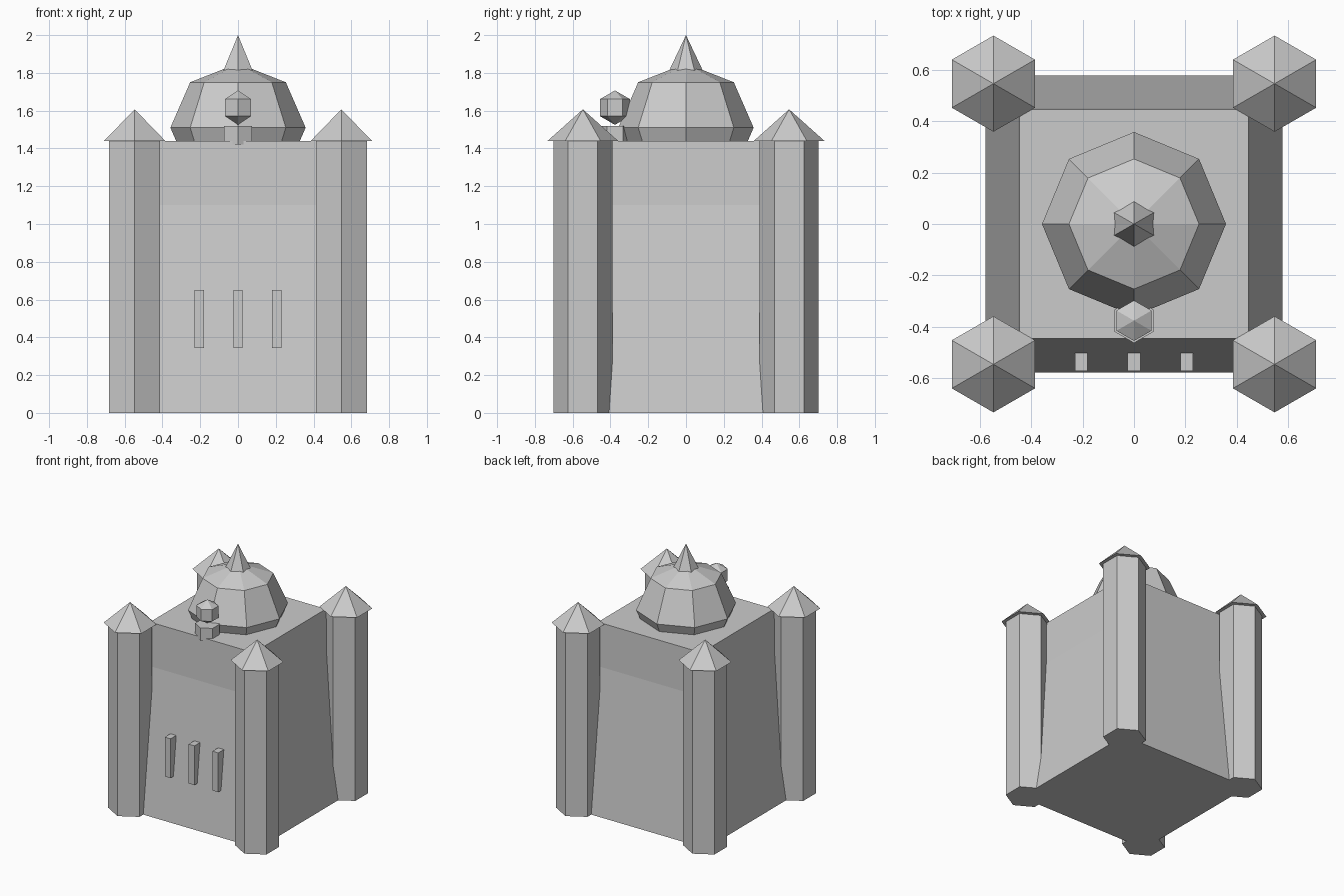
import bpy, bmesh
from math import pi, sin, cos

if "Cube" in bpy.data.objects:
    bpy.data.objects.remove(bpy.data.objects["Cube"])


def lathe(name, sides, profile, x=0, y=0, phase=pi / 2):
    """Faceted solid from (radius, z) pairs, bottom to top; radius 0 makes a point."""
    bm = bmesh.new()
    rings = []
    for r, z in profile:
        n = sides if r > 0 else 1
        rings.append([bm.verts.new((x + r * cos(phase + 2 * pi * i / sides),
                                    y + r * sin(phase + 2 * pi * i / sides), z))
                      for i in range(n)])
    for a, b in zip(rings, rings[1:]):
        for i in range(sides):
            j = (i + 1) % sides
            if len(a) == 1:
                bm.faces.new((a[0], b[j], b[i]))
            elif len(b) == 1:
                bm.faces.new((a[i], a[j], b[0]))
            else:
                bm.faces.new((a[i], a[j], b[j], b[i]))
    if len(rings[0]) > 1:
        bm.faces.new(rings[0][::-1])
    if len(rings[-1]) > 1:
        bm.faces.new(rings[-1])
    mesh = bpy.data.meshes.new(name)
    bm.to_mesh(mesh)
    bm.free()
    obj = bpy.data.objects.new(name, mesh)
    bpy.context.collection.objects.link(obj)
    return obj


def sphere_profile(r, h, z, rings):
    pts = [(r * sin(pi * k / rings), z - h * cos(pi * k / rings)) for k in range(1, rings)]
    return [(0, z - h)] + pts + [(0, z + h)]


# Keep: battered lower walls with an upright upper band
S = 2 ** 0.5
lathe("keep_walls", 4, [(0.577 * S, 0), (0.451 * S, 1.1), (0.446 * S, 1.44)], phase=pi / 4)

# Corner towers with overhanging pointed roofs
for sx in (-1, 1):
    for sy in (-1, 1):
        x, y = sx * 0.547, sy * 0.546
        lathe("corner_tower", 6, [(0.156, 0), (0.156, 1.44)], x, y)
        lathe("tower_roof", 6, [(0.187, 1.44), (0, 1.607)], x, y)

# Dome and spire
lathe("dome", 8, sphere_profile(0.358, 0.34, 1.51, 4))
lathe("dome_spire", 6, [(0.095, 1.8), (0, 2.0)])

# Small ornament at the front roof edge
lathe("ornament_base", 6, [(0.087, 1.42), (0.087, 1.52)], 0, -0.376)
lathe("ornament_ball", 6, sphere_profile(0.091, 0.091, 1.616, 3), 0, -0.376)

# Front window slits
for x in (-0.205, 0, 0.205):
    bpy.ops.mesh.primitive_cube_add(size=1, location=(x, -0.537, 0.497))
    slit = bpy.context.object
    slit.name = "window_slit"
    slit.scale = (0.05, 0.07, 0.306)
